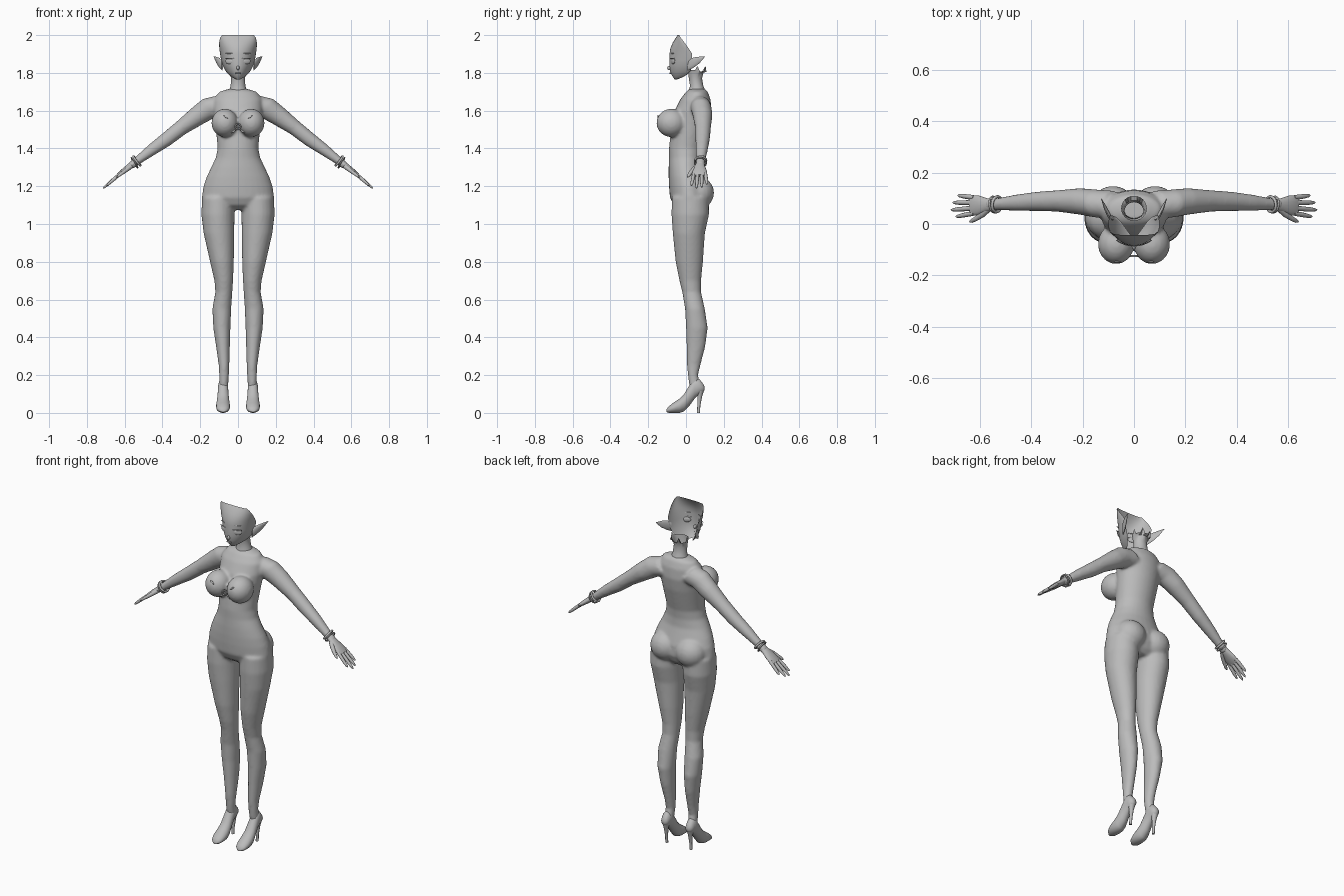
import bpy, bmesh, math
from mathutils import Vector, Matrix

grey = bpy.data.materials.new("plain_grey")
grey.diffuse_color = (0.5, 0.5, 0.5, 1)
X, Y, Z = Vector((1, 0, 0)), Vector((0, 1, 0)), Vector((0, 0, 1))


def loft(bm, rings, n=20, cap=True, arc=None):
    """Skin elliptical rings given as (centre, half axis u, half axis v)."""
    a0, a1 = arc or (0, math.tau)
    m = n + 1 if arc else n
    rows = [[bm.verts.new(Vector(c) + u * math.cos(a0 + (a1 - a0) * i / n)
                          + v * math.sin(a0 + (a1 - a0) * i / n)) for i in range(m)]
            for c, u, v in rings]
    for a, b in zip(rows, rows[1:]):
        for i in range(n):
            j = (i + 1) % m
            bm.faces.new((a[i], a[j], b[j], b[i]))
    if cap:
        bm.faces.new(rows[0][::-1])
        bm.faces.new(rows[-1])


def level(z, x0, x1, y0, y1):
    """Horizontal ring from its extents."""
    return ((x0 + x1) / 2, (y0 + y1) / 2, z), X * (x1 - x0) / 2, Y * (y1 - y0) / 2


def ball(bm, centre, size, rot=Matrix()):
    m = Matrix.Translation(centre) @ rot @ Matrix.Diagonal((*size, 1))
    bmesh.ops.create_uvsphere(bm, u_segments=20, v_segments=12, radius=1, matrix=m)


def torus(bm, centre, axis, big, small):
    q = Vector(axis).to_track_quat('Z', 'Y')
    rows = []
    for i in range(24):
        a = math.tau * i / 24
        r = Vector((math.cos(a), math.sin(a), 0))
        rows.append([bm.verts.new(Vector(centre) + q @ (r * (big + small * math.cos(b))
                     + Z * small * math.sin(b))) for b in [math.tau * k / 8 for k in range(8)]])
    for i in range(24):
        a, b = rows[i], rows[(i + 1) % 24]
        for k in range(8):
            bm.faces.new((a[k], b[k], b[(k + 1) % 8], a[(k + 1) % 8]))


def finish(name, bm, mirror=False, angle=50):
    bmesh.ops.recalc_face_normals(bm, faces=bm.faces)
    me = bpy.data.meshes.new(name)
    bm.to_mesh(me)
    bm.free()
    me.materials.append(grey)
    for p in me.polygons:
        p.use_smooth = True
    ob = bpy.data.objects.new(name, me)
    bpy.context.collection.objects.link(ob)
    me.set_sharp_from_angle(angle=math.radians(angle))
    if mirror:
        ob.modifiers.new("mirror", 'MIRROR').use_clip = False
    return ob


# Body: torso, legs, arms fused into one skin
bm = bmesh.new()
torso = [(1.715, .05, .02, .10), (1.70, .10, 0, .115), (1.66, .128, -.03, .13),
         (1.60, .13, -.06, .135), (1.53, .12, -.075, .125), (1.45, .112, -.085, .105),
         (1.40, .108, -.09, .092), (1.35, .118, -.09, .087), (1.30, .142, -.092, .09),
         (1.25, .166, -.092, .105), (1.20, .183, -.09, .12), (1.14, .192, -.085, .122),
         (1.10, .18, -.065, .105), (1.075, .15, -.03, .08)]
loft(bm, [level(z, -w, w, a, b) for z, w, a, b in torso], 32)
leg = [(1.14, .018, .19, -.075, .12), (1.05, .018, .194, -.077, .122), (.95, .02, .182, -.07, .1),
       (.8, .022, .148, -.055, .09), (.7, .026, .125, -.035, .08), (.64, .03, .12, -.02, .08),
       (.55, .036, .136, -.005, .1), (.45, .04, .131, 0, .115), (.35, .043, .116, .003, .102),
       (.25, .046, .102, .005, .076), (.2, .048, .1, .01, .064), (.12, .053, .1, .02, .08)]
arm = [(.08, .075, 1.63, .062, .055), (.15, .08, 1.615, .06, .055), (.21, .088, 1.575, .053, .052),
       (.3, .09, 1.51, .041, .042), (.38, .088, 1.447, .038, .038), (.46, .083, 1.39, .031, .032),
       (.53, .078, 1.337, .022, .024), (.57, .075, 1.306, .02, .024)]
arm_up = Vector((.61, 0, .79))
for s in (-1, 1):
    loft(bm, [level(z, s * a, s * b, c, d) for z, a, b, c, d in leg], 24)
    loft(bm, [((s * x, y, z), Vector((s * arm_up.x, 0, arm_up.z)) * h, Y * w)
              for x, y, z, h, w in arm], 20)
    ball(bm, (s * .07, -.078, 1.535), (.071, .079, .075))   # bust
    ball(bm, (s * .082, .065, 1.165), (.088, .084, .085))   # seat
body = finish("body", bm, angle=180)
r = body.modifiers.new("fuse", 'REMESH')
r.mode, r.voxel_size, r.use_smooth_shade = 'VOXEL', .008, True
sm = body.modifiers.new("soften", 'SMOOTH')
sm.factor, sm.iterations = .5, 6

# Neck: open tube with a flared jagged top behind
bm = bmesh.new()
neck = [(1.66, .065, .0, .12), (1.70, .05, .01, .105), (1.73, .039, .022, .092),
        (1.77, .037, .015, .085), (1.80, .042, .012, .092), (1.815, .05, .012, .11)]
loft(bm, [level(z, -w, w, a, b) for z, w, a, b in neck], 24, cap=False)
bm.verts.ensure_lookup_table()
for i, v in enumerate(bm.verts[-24:]):
    if v.co.y > .05:
        v.co.z += .022 if i % 4 == 0 else -.008
finish("neck", bm)

# Face: curved shell, open behind and cut on a slant at the top
bm = bmesh.new()
face = [(1.766, .012, -.06, -.045), (1.776, .03, -.068, -.02), (1.79, .048, -.076, .005),
        (1.81, .066, -.084, .025), (1.84, .081, -.088, .032), (1.87, .09, -.087, .033),
        (1.9, .095, -.087, .033), (1.93, .099, -.083, .014), (1.96, .1, -.07, -.008),
        (1.985, .095, -.055, -.027), (2.0, .084, -.044, -.036)]
loft(bm, [((0, b, z), X * w, Y * (b - a)) for z, w, a, b in face], 28, False, (math.pi, math.tau))
bmesh.ops.solidify(bm, geom=bm.faces[:], thickness=.002)
ball(bm, (0, -.086, 1.826), (.008, .014, .012))              # nose
ball(bm, (0, -.083, 1.798), (.017, .005, .004))              # lips
finish("face", bm)

# Eyes with lids and brows
bm = bmesh.new()
turn = Matrix.Rotation(math.radians(24), 4, 'Z')
ball(bm, (.045, -.069, 1.862), (.024, .006, .015), turn)
ball(bm, (.046, -.0735, 1.877), (.027, .004, .003), turn)
ball(bm, (.046, -.072, 1.903), (.024, .003, .002), turn)
finish("eyes", bm, True)

# Pointed ears
bm = bmesh.new()
out = Vector((.75, -.65, 0))
loft(bm, [((.084, .012, 1.838), out * .006, Vector((0, .004, .026))),
          ((.098, .035, 1.853), out * .008, Vector((0, -.004, .026))),
          ((.113, .065, 1.868), out * .006, Vector((0, -.006, .017))),
          ((.128, .1, 1.886), out * .001, Vector((0, 0, .001)))], 12)
finish("ears", bm, True)

# Hands: flat palm, four fanned fingers and a thumb
bm = bmesh.new()
base = Vector((.545, .075, 1.327))
d = Vector((.79, -.03, -.61)).normalized()
up = d.cross(Y).normalized()


def at(t, y, h=0):
    return base + d * t + Y * y + up * h


loft(bm, [(at(t, 0), Y * w, up * h) for t, w, h in
          [(0, .02, .016), (.035, .026, .016), (.075, .038, .014), (.105, .04, .011),
           (.118, .036, .008)]], 16)
for y, length in ((-.03, .095), (-.01, .118), (.011, .11), (.031, .085)):
    loft(bm, [(at(.1 + length * k, y * (1 + .35 * k), -.006 * k), Y * r, up * r) for k, r in
              [(0, .0095), (.35, .0095), (.7, .0085), (.92, .006), (1, .002)]], 10)
loft(bm, [(at(t, y, -.004), (Y + d * .5) * r, up * r) for t, y, r in
          [(.03, -.012, .013), (.06, -.034, .012), (.09, -.05, .009), (.115, -.06, .007),
           (.125, -.063, .002)]], 10)
finish("hands", bm, True)

# Paired bracelets
bm = bmesh.new()
torus(bm, (.535, .077, 1.334), (.79, .1, -.61), .03, .006)
torus(bm, (.548, .076, 1.325), (.85, -.1, -.52), .031, .004)
finish("bracelets", bm, True)

# High heeled shoes with stiletto
bm = bmesh.new()
shoe = [(-.104, .004, .018, .012), (-.09, 0, .036, .028), (-.065, 0, .055, .036),
        (-.035, 0, .075, .037), (-.01, .008, .1, .034), (.02, .04, .15, .029),
        (.045, .075, .185, .027), (.07, .098, .18, .026), (.09, .108, .155, .02),
        (.098, .12, .14, .008)]
loft(bm, [((.079, y, (a + b) / 2), X * w, Z * (b - a) / 2) for y, a, b, w in shoe], 20)
loft(bm, [((.079, y, z), X * r, Y * r) for z, y, r in
          [(.125, .076, .022), (.09, .073, .013), (.04, .068, .008), (0, .066, .008)]], 12)
finish("shoes", bm, True)

# Chest clasp: ring with small leaf plates
bm = bmesh.new()
torus(bm, (0, -.125, 1.515), Y, .014, .004)
for s in (-1, 1):
    for a, k in ((35, 1.568), (-30, 1.49)):
        x = .065 if a > 0 else .025
        ball(bm, (s * x, -.148 if a > 0 else -.118, k), (.015, .004, .005),
             Matrix.Rotation(math.radians(-s * a), 4, 'Y'))
finish("chest_clasp", bm)
